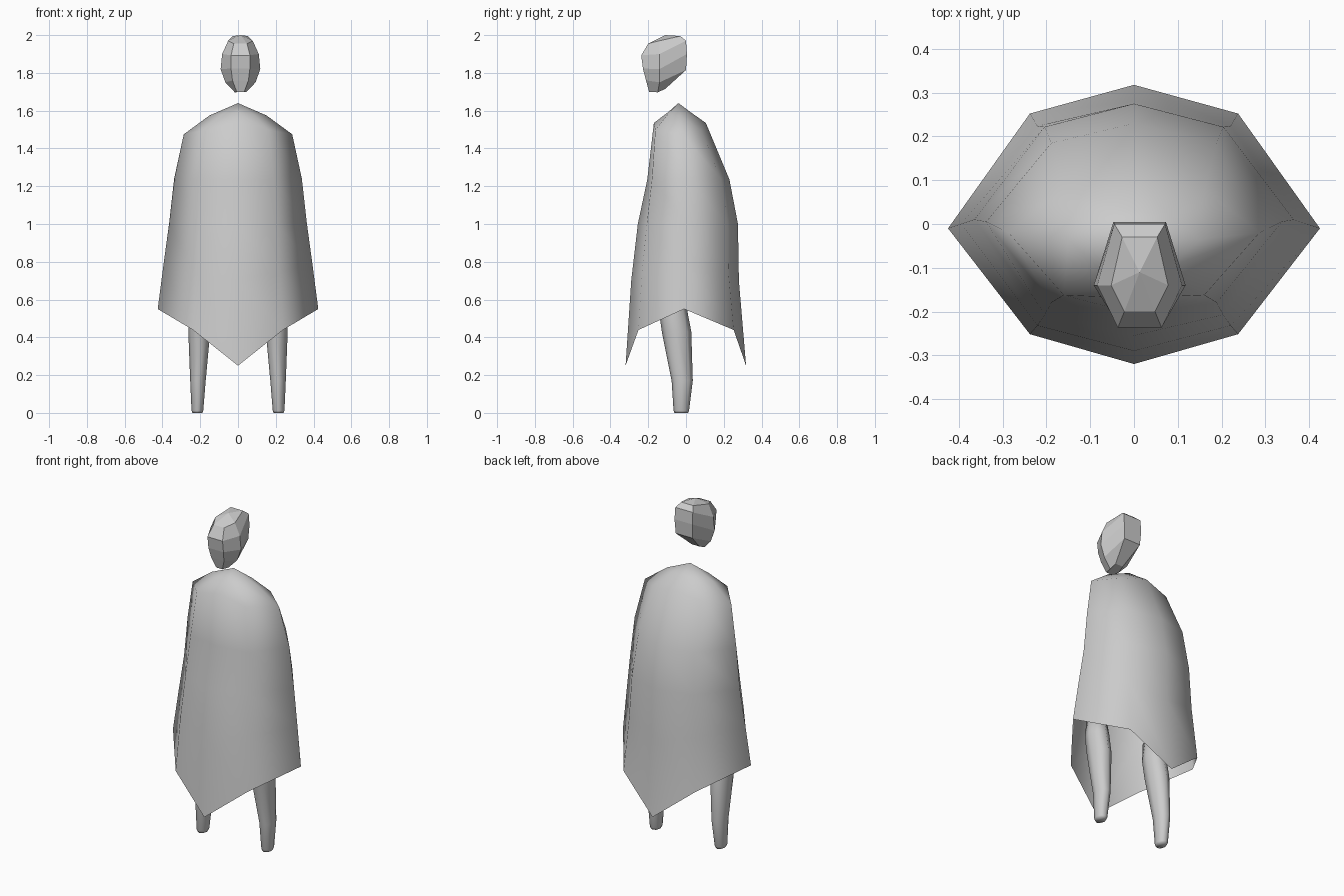
import bpy, bmesh, math

if "Cube" in bpy.data.objects:
    bpy.data.objects.remove(bpy.data.objects["Cube"])

gray = bpy.data.materials.new("plain gray")
gray.diffuse_color = (0.6, 0.6, 0.6, 1)
gray.use_nodes = True
gray.node_tree.nodes["Principled BSDF"].inputs["Base Color"].default_value = gray.diffuse_color


def loft(name, rings, top=None, cap_top=False, cap_bottom=False, smooth=True):
    """Skin a stack of equal-count rings, listed from top to bottom."""
    bm = bmesh.new()
    loops = [[bm.verts.new(p) for p in r] for r in rings]
    n = len(loops[0])
    for a, b in zip(loops, loops[1:]):
        for i in range(n):
            j = (i + 1) % n
            bm.faces.new((a[i], b[i], b[j], a[j]))
    if top:
        apex = bm.verts.new(top)
        for i in range(n):
            bm.faces.new((apex, loops[0][i], loops[0][(i + 1) % n]))
    if cap_top:
        bm.faces.new(loops[0])
    if cap_bottom:
        bm.faces.new(loops[-1][::-1])
    bmesh.ops.recalc_face_normals(bm, faces=bm.faces)
    for f in bm.faces:
        f.smooth = smooth
    me = bpy.data.meshes.new(name)
    bm.to_mesh(me)
    bm.free()
    me.materials.append(gray)
    ob = bpy.data.objects.new(name, me)
    bpy.context.collection.objects.link(ob)
    return ob


def cloak_ring(w, ys, yf, yb, zs, zt, k):
    """Eight points: front and back tips, side corners, and the diagonals between."""
    zd = zs + (zt - zs) * 0.37
    fd, bd = ys + k * (yf - ys), ys + 0.8 * (yb - ys)
    d = w * 0.56
    return [(0, yf, zt), (d, fd, zd), (w, ys, zs), (d, bd, zd),
            (0, yb, zt), (-d, bd, zd), (-w, ys, zs), (-d, fd, zd)]


# Cloak: half width, side y, front y, back y, side z, tip z, front fullness
cloak = [(0.15, -0.035, -0.10, 0.03, 1.575, 1.588, 0.95),
         (0.287, -0.02, -0.17, 0.105, 1.475, 1.535, 0.95),
         (0.338, 0.005, -0.205, 0.23, 1.24, 1.235, 0.88),
         (0.365, 0.01, -0.255, 0.275, 1.0, 1.0, 0.82),
         (0.395, 0.0, -0.29, 0.28, 0.78, 0.70, 0.80),
         (0.425, -0.01, -0.32, 0.318, 0.55, 0.25, 0.78)]
loft("cloak", [cloak_ring(*r) for r in cloak], top=(0, -0.04, 1.64))

# Legs: centre x, centre y, radius x, radius y, z
leg = [(0.20, -0.08, 0.05, 0.06, 0.66),
       (0.203, -0.07, 0.06, 0.075, 0.55),
       (0.205, -0.05, 0.058, 0.078, 0.43),
       (0.212, -0.02, 0.041, 0.056, 0.17),
       (0.215, -0.025, 0.031, 0.041, 0.012),
       (0.215, -0.025, 0.026, 0.036, 0.0)]
for side, s in (("left", -1), ("right", 1)):
    rings = [[(s * (cx + rx * math.cos(a)), cy + ry * math.sin(a), z)
              for a in (math.tau * i / 8 for i in range(8))]
             for cx, cy, rx, ry, z in leg]
    loft(side + "_leg", rings, cap_top=True, cap_bottom=True)

# Head: (half width, y, z) for the front, middle and back of each six-sided ring
head = [((0.035, -0.20, 1.955), (0.065, -0.14, 1.97), (0.04, -0.03, 1.995)),
        ((0.05, -0.237, 1.893), (0.097, -0.14, 1.90), (0.058, 0.0, 1.97)),
        ((0.05, -0.228, 1.823), (0.105, -0.14, 1.82), (0.06, 0.005, 1.90)),
        ((0.042, -0.212, 1.76), (0.08, -0.14, 1.75), (0.055, 0.0, 1.815)),
        ((0.02, -0.195, 1.70), (0.03, -0.15, 1.697), (0.025, -0.11, 1.715))]
cx = 0.013
rings = [[(cx + f[0], *f[1:]), (cx + m[0], *m[1:]), (cx + b[0], *b[1:]),
          (cx - b[0], *b[1:]), (cx - m[0], *m[1:]), (cx - f[0], *f[1:])]
         for f, m, b in head]
loft("head", rings, top=(cx, -0.11, 2.0), cap_bottom=True, smooth=False)
